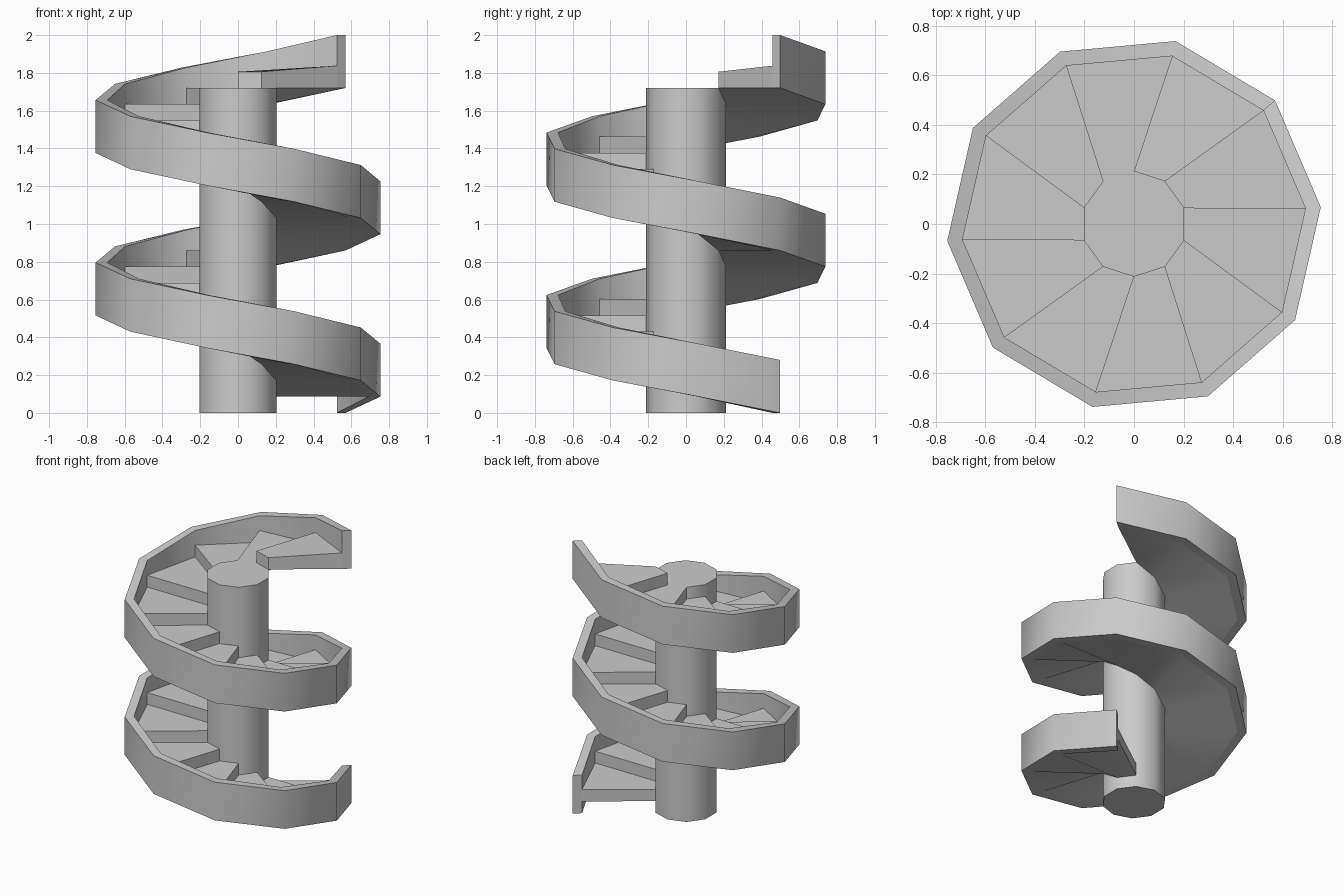
import bpy, bmesh, math

if "Cube" in bpy.data.objects:
    bpy.data.objects.remove(bpy.data.objects["Cube"])

RISE = 0.086          # height gained per step
TURN = math.radians(36)
STEPS = 20
START = math.radians(41.2)       # outer start direction
START_IN = math.radians(54)      # matching corner of the ten-sided column
R_OUT, R_IN, R_COL = 0.757, 0.695, 0.213
RAIL_H = 0.28


def polar(r, a, z):
    return (r * math.cos(a), r * math.sin(a), z)


def finish(name, bm, angle=40):
    bmesh.ops.remove_doubles(bm, verts=bm.verts[:], dist=0.0005)
    bmesh.ops.recalc_face_normals(bm, faces=bm.faces[:])
    me = bpy.data.meshes.new(name)
    bm.to_mesh(me)
    bm.free()
    ob = bpy.data.objects.new(name, me)
    bpy.context.collection.objects.link(ob)
    bpy.ops.object.select_all(action='DESELECT')
    ob.select_set(True)
    bpy.context.view_layer.objects.active = ob
    bpy.ops.object.shade_smooth_by_angle(angle=math.radians(angle))
    return ob


def bridge(bm, rings):
    """Skin a run of matching rings and cap both ends."""
    n = len(rings[0])
    for a, b in zip(rings, rings[1:]):
        for i in range(n):
            j = (i + 1) % n
            bm.faces.new((a[i], a[j], b[j], b[i]))
    bm.faces.new(rings[0])
    bm.faces.new(rings[-1])


# central column
bm = bmesh.new()
bridge(bm, [[bm.verts.new(polar(R_COL, START_IN + i * TURN, z)) for i in range(10)]
            for z in (0, RISE * STEPS)])
finish("central_column", bm)

# helical outer balustrade, climbing clockwise
bm = bmesh.new()
rings = []
for k in range(STEPS + 1):
    a, z = START - k * TURN, k * RISE
    rings.append([bm.verts.new(polar(r, a, z + dz)) for r, dz in
                  ((R_IN, 0), (R_OUT, 0), (R_OUT, RAIL_H), (R_IN, RAIL_H))])
bridge(bm, rings)
finish("outer_balustrade", bm)

# flight of wedge steps: flat treads on top, continuous ramp underneath
bm = bmesh.new()


def edge(e, level, lift=0.0):
    """Radial edge number e at a whole step level, as inner and outer vertex."""
    z = level * RISE
    return (bm.verts.new(polar(R_COL, START_IN - e * TURN, z)),
            bm.verts.new(polar(R_IN, START - e * TURN, z + lift)))


for k in range(1, STEPS + 1):
    last = k == STEPS
    loop = [edge(k - 1, k), edge(k - 1, k + 1),              # riser
            edge(k, k + 1, 0.032 if last else 0.0),          # tread end
            edge(k, k)]                                      # underside end
    if k > 1:
        loop.append(edge(k - 1, k - 1))                      # underside start
    n = len(loop)
    for i in range(n):
        joins_next = i == 2 and not last
        joins_previous = i == n - 1 and k > 1
        if not (joins_next or joins_previous):
            (a, b), (c, d) = loop[i], loop[(i + 1) % n]
            bm.faces.new((a, b, d, c))
    for side in (0, 1):
        bm.faces.new([p[side] for p in loop])
finish("steps", bm)
